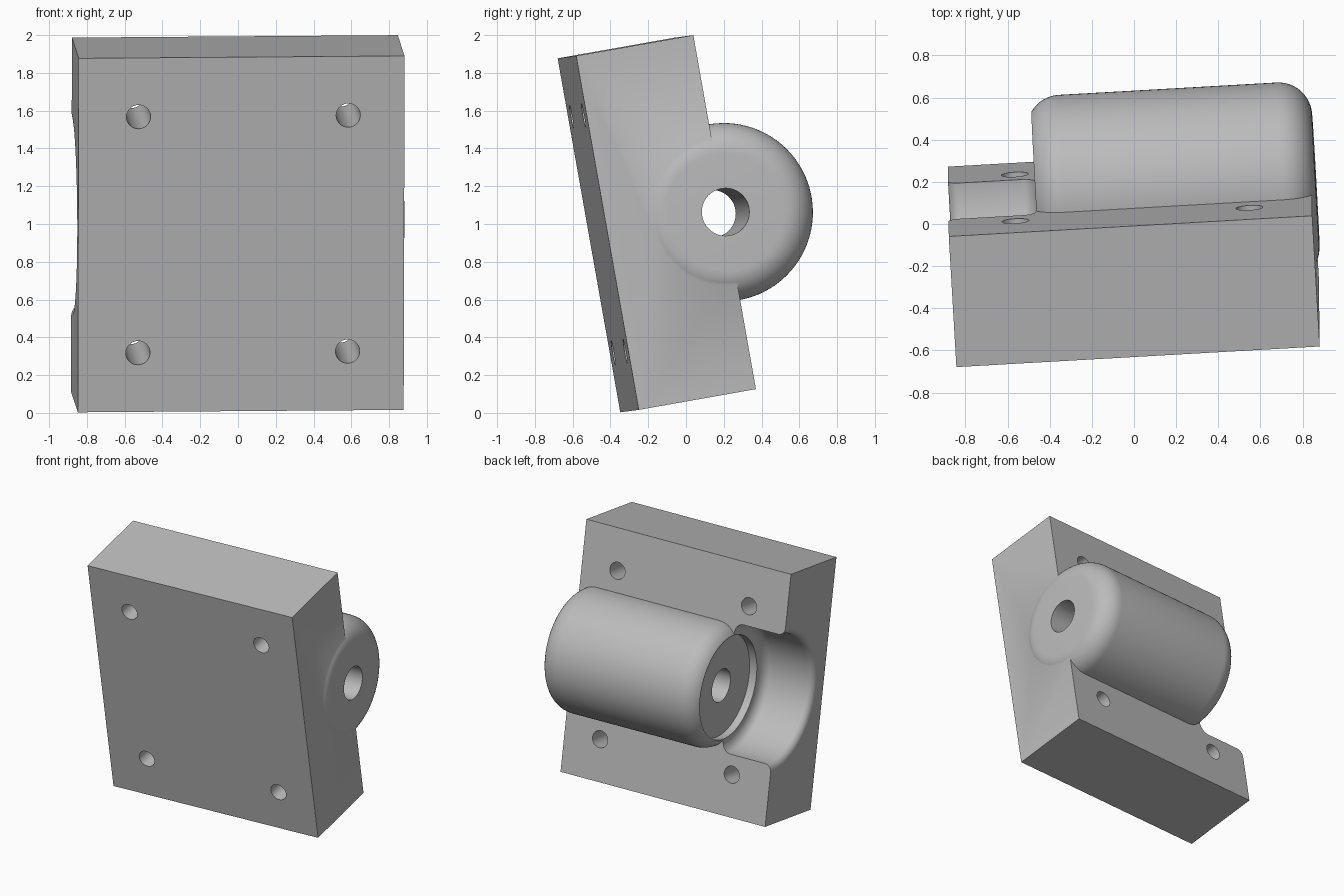
import bpy, bmesh
from math import pi, sin, cos, radians
from mathutils import Matrix, Vector

old = bpy.data.objects.get("Cube")
if old:
    bpy.data.objects.remove(old, do_unlink=True)

# Block size and the housing axis, in the block's own untilted frame
WIDTH, DEPTH, HEIGHT = 1.728, 0.631, 1.903
AXIS_Y, AXIS_Z = DEPTH + 0.004, HEIGHT / 2


def new_object(name, bm):
    bmesh.ops.recalc_face_normals(bm, faces=bm.faces)
    mesh = bpy.data.meshes.new(name)
    bm.to_mesh(mesh)
    bm.free()
    obj = bpy.data.objects.new(name, mesh)
    bpy.context.collection.objects.link(obj)
    return obj


def arc(cx, cr, rx, rr, start, end, steps=12):
    """Elliptical arc in the (along axis, radius) plane, angles in degrees."""
    angles = [radians(start + (end - start) * i / steps) for i in range(steps + 1)]
    return [(cx + rx * cos(a), cr + rr * sin(a)) for a in angles]


def revolve(name, profile, segments=96):
    """Solid turned about the housing axis, closed by flat end discs."""
    bm = bmesh.new()
    rings = []
    for x, r in profile:
        turn = [2 * pi * (i + 0.5) / segments for i in range(segments)]
        rings.append([bm.verts.new((x, AXIS_Y + r * cos(a), AXIS_Z + r * sin(a))) for a in turn])
    for low, high in zip(rings, rings[1:]):
        for i in range(segments):
            j = (i + 1) % segments
            bm.faces.new((low[i], low[j], high[j], high[i]))
    bm.faces.new(rings[0])
    bm.faces.new(rings[-1])
    return new_object(name, bm)


def combine(target, tool, operation):
    tool.hide_render = True
    mod = target.modifiers.new(tool.name, 'BOOLEAN')
    mod.operation = operation
    mod.solver = 'EXACT'
    mod.object = tool


# Rectangular block
bm = bmesh.new()
bmesh.ops.create_cube(bm, size=1)
bmesh.ops.scale(bm, verts=bm.verts, vec=(WIDTH, DEPTH, HEIGHT))
bmesh.ops.translate(bm, verts=bm.verts, vec=(WIDTH / 2, DEPTH / 2, HEIGHT / 2))
block = new_object("bearing_block", bm)

# Round-ended housing, slightly proud of the block's side
R, FILLET, START, END = 0.472, 0.16, 0.392, WIDTH + 0.02
housing = revolve("housing", arc(START + FILLET, R - FILLET, FILLET, FILLET, 180, 90)
                  + arc(END - FILLET, R - FILLET, FILLET, FILLET, 90, 0))

# Open pocket with flared mouth, rounded inner corner and recessed end face
POCKET, FLARE, MOUTH = 0.487, 0.055, 0.418
pocket = revolve("pocket_cutter",
                 [(-0.1, POCKET + FLARE)]
                 + arc(FLARE, POCKET + FLARE, FLARE, FLARE, 180, 270, 8)
                 + arc(MOUTH - 0.07, 0.40, 0.07, POCKET - 0.40, 90, 0, 8)
                 + [(MOUTH, 0.39), (MOUTH + 0.06, 0.39)])

# Shaft bore
bore = revolve("bore_cutter", [(0.2, 0.126), (WIDTH + 0.2, 0.126)], 64)

# Four bolt holes
bm = bmesh.new()
for x in (0.318, 1.43):
    for z in (0.317, HEIGHT - 0.317):
        place = Matrix.Translation((x, DEPTH / 2, z)) @ Matrix.Rotation(pi / 2, 4, 'X')
        bmesh.ops.create_cone(bm, cap_ends=True, segments=40, radius1=0.064,
                              radius2=0.064, depth=DEPTH + 0.2, matrix=place)
holes = new_object("bolt_hole_cutter", bm)

combine(block, housing, 'UNION')
for cutter in (pocket, bore, holes):
    combine(block, cutter, 'DIFFERENCE')

# Bake the booleans and drop the helpers
bpy.context.view_layer.update()
baked = bpy.data.meshes.new_from_object(block.evaluated_get(bpy.context.evaluated_depsgraph_get()))
block.modifiers.clear()
block.data = baked
for helper in (housing, pocket, bore, holes):
    bpy.data.objects.remove(helper, do_unlink=True)

# Tilt into place
u = Vector((0.9983, 0.0567, 0.0075)).normalized()
n = Vector((-0.0586, 0.983, 0.174))
n = (n - u * n.dot(u)).normalized()
tilt = Matrix((u, n, u.cross(n))).transposed().to_4x4()
baked.transform(Matrix.Translation((-0.848, -0.348, 0.003)) @ tilt)

# Plain grey metal
mat = bpy.data.materials.new("grey_metal")
mat.use_nodes = True
grey = (0.5, 0.5, 0.5, 1)
mat.diffuse_color = grey
mat.node_tree.nodes["Principled BSDF"].inputs["Base Color"].default_value = grey
baked.materials.clear()
baked.materials.append(mat)
for poly in baked.polygons:
    poly.material_index = 0

bpy.ops.object.select_all(action='DESELECT')
block.select_set(True)
bpy.context.view_layer.objects.active = block
bpy.ops.object.shade_smooth_by_angle(angle=radians(30))
